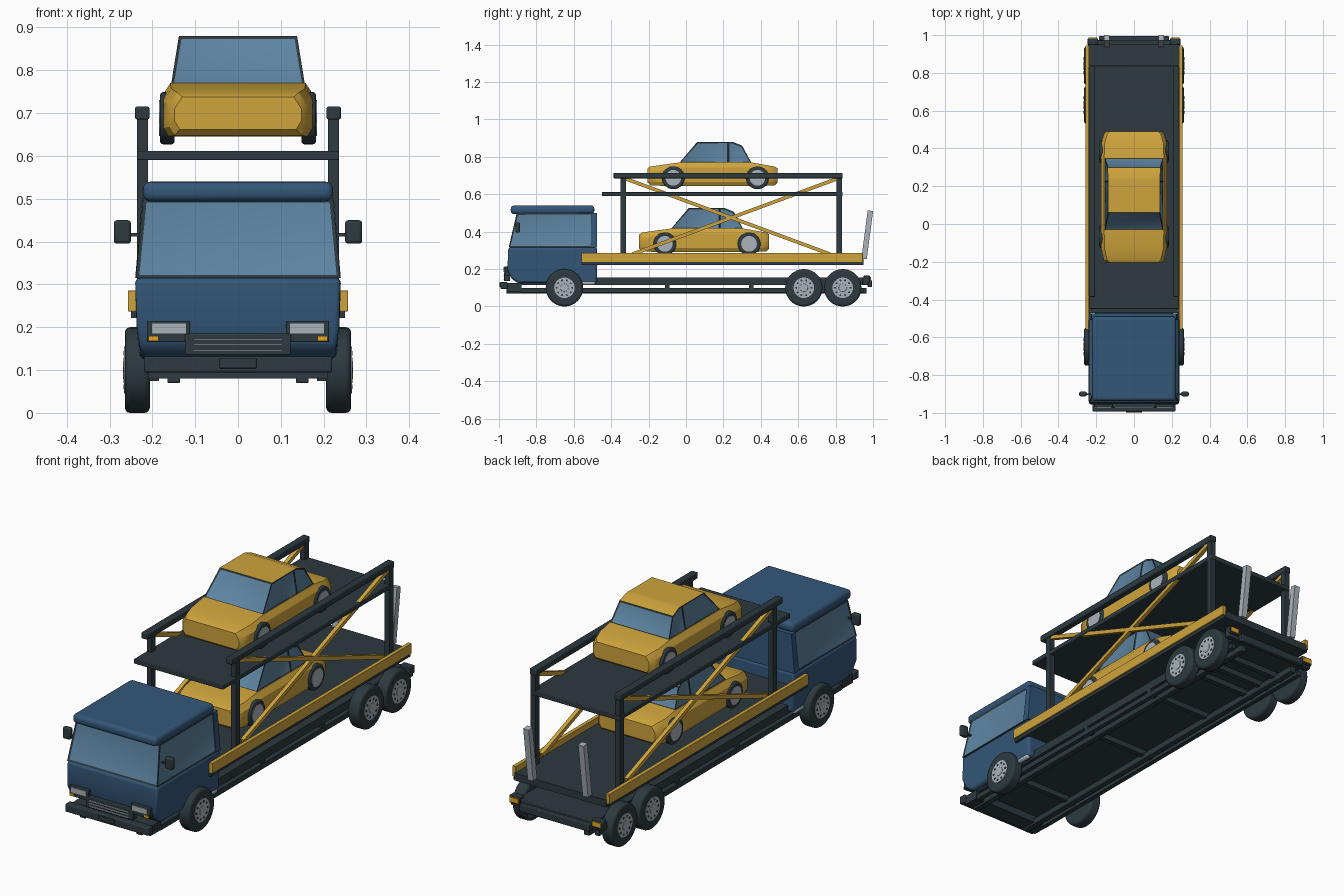
import bpy, bmesh
from math import pi, cos, sin, atan2, hypot
from mathutils import Matrix, Vector

cube = bpy.data.objects.get("Cube")
if cube:
    bpy.data.objects.remove(cube, do_unlink=True)


def material(name, r, g, b):
    m = bpy.data.materials.new(name)
    m.use_nodes = True
    m.diffuse_color = (r, g, b, 1)
    m.node_tree.nodes["Principled BSDF"].inputs["Base Color"].default_value = (r, g, b, 1)
    return m


BLUE = material("cab blue", 0.034, 0.095, 0.19)
GLASS = material("window glass", 0.11, 0.23, 0.36)
YELLOW = material("yellow paint", 0.62, 0.37, 0.045)
DARK = material("dark steel", 0.026, 0.042, 0.05)
SILVER = material("silver metal", 0.40, 0.45, 0.49)
AMBER = material("amber lamp", 0.80, 0.40, 0.02)


def finish(bm, name, mats, bevel=0, segments=2):
    bmesh.ops.recalc_face_normals(bm, faces=bm.faces)
    mesh = bpy.data.meshes.new(name)
    bm.to_mesh(mesh)
    bm.free()
    ob = bpy.data.objects.new(name, mesh)
    bpy.context.collection.objects.link(ob)
    for m in mats:
        mesh.materials.append(m)
    if bevel:
        mod = ob.modifiers.new("Bevel", 'BEVEL')
        mod.width, mod.segments, mod.limit_method = bevel, segments, 'ANGLE'
    bpy.ops.object.select_all(action='DESELECT')
    ob.select_set(True)
    bpy.context.view_layer.objects.active = ob
    bpy.ops.object.shade_smooth_by_angle(angle=0.5)
    return ob


def box(name, x, y, z, mat, bevel=0.0, segments=2, tilt=0.0):
    """Box from (min, max) ranges, optionally tilted about x."""
    bm = bmesh.new()
    lo, hi = Vector((x[0], y[0], z[0])), Vector((x[1], y[1], z[1]))
    bmesh.ops.create_cube(bm, size=1, matrix=Matrix.Translation((lo + hi) / 2)
                          @ Matrix.Rotation(tilt, 4, 'X') @ Matrix.Diagonal((*(hi - lo), 1)))
    return finish(bm, name, [mat], bevel, segments)


def pair(name, x, y, z, mat, bevel=0.0):
    for side, s in (("left", 1), ("right", -1)):
        box(f"{side}_{name}", sorted((s * x[0], s * x[1])), y, z, mat, bevel)


def bar(name, x, a, b, thick, mat):
    """Square bar between two (y, z) points."""
    y, z = (a[0] + b[0]) / 2, (a[1] + b[1]) / 2
    half, t = hypot(b[0] - a[0], b[1] - a[1]) / 2, thick / 2
    return box(name, (x - t, x + t), (y - half, y + half), (z - t, z + t), mat,
               tilt=atan2(b[1] - a[1], b[0] - a[0]))


def cylinder(name, centre, radius, length, mat, axis='X', sides=32, bevel=0.0):
    bm = bmesh.new()
    turn = Matrix.Rotation(pi / 2, 4, 'Y' if axis == 'X' else 'X')
    bmesh.ops.create_cone(bm, cap_ends=True, segments=sides, radius1=radius, radius2=radius,
                          depth=length, matrix=Matrix.Translation(centre) @ turn)
    return finish(bm, name, [mat], bevel, 3)


def loft(points):
    """Side profile of (y, z, half width) points spanned across x."""
    bm = bmesh.new()
    sides = [[bm.verts.new((s * w, y, z)) for y, z, w in points] for s in (1, -1)]
    for ring in sides:
        bm.faces.new(ring)
    for i in range(len(points)):
        j = (i + 1) % len(points)
        bm.faces.new((sides[0][i], sides[0][j], sides[1][j], sides[1][i]))
    bmesh.ops.recalc_face_normals(bm, faces=bm.faces)
    return bm


def greenhouse(name, points, paint, frame, pillar=None):
    """Cabin top: steep faces get a dark frame and an inset glass pane."""
    bm = loft(points)
    if pillar is not None:
        bmesh.ops.bisect_plane(bm, geom=bm.verts[:] + bm.edges[:] + bm.faces[:],
                               plane_co=(0, pillar, 0), plane_no=(0, 1, 0))
    bm.normal_update()
    panes = [f for f in bm.faces if abs(f.normal.z) < 0.8]
    for f in panes:
        f.material_index = 1
    bmesh.ops.inset_individual(bm, faces=panes, thickness=frame, depth=-0.003)
    for f in panes:
        f.material_index = 2
    return finish(bm, name, [paint, DARK, GLASS])


def wheel(name, x, y, z, radius, width, rim, holes=0):
    """Tyre with a rim on the outer side; x is the outer face."""
    s = 1 if x > 0 else -1
    cylinder(name + "_tyre", (x - s * width / 2, y, z), radius, width, DARK, bevel=radius * 0.12)
    cylinder(name + "_rim", (x, y, z), rim, 0.004, SILVER, sides=24)
    for k in range(holes):
        a = 2 * pi * k / holes
        cylinder(f"{name}_hole_{k}", (x, y + rim * 0.75 * cos(a), z + rim * 0.75 * sin(a)),
                 rim * 0.1, 0.007, DARK, sides=8)
    if holes:
        cylinder(name + "_hub", (x, y, z), rim * 0.4, 0.008, SILVER, sides=16, bevel=0.002)


def car(name, dy, dz):
    # Body from sections: y, bottom, top, half width
    sections = [(-.205, .662, .738, .148), (-.19, .648, .748, .160), (-.13, .645, .757, .174),
                (-.035, .645, .77, .176), (.35, .645, .77, .176), (.425, .645, .757, .174),
                (.475, .648, .748, .160), (.49, .662, .738, .148)]
    bm = bmesh.new()
    rings = []
    for y, lo, hi, w in sections:
        half = [(w - .012, lo), (w, lo + .02), (w, hi - .028), (w - .018, hi)]
        ring = half + [(-x, z) for x, z in reversed(half)]
        rings.append([bm.verts.new((x, y + dy, z + dz)) for x, z in ring])
    for a, b in zip(rings, rings[1:]):
        for i in range(len(a)):
            j = (i + 1) % len(a)
            bm.faces.new((a[i], a[j], b[j], b[i]))
    bm.faces.new(rings[0])
    bm.faces.new(rings[-1])
    finish(bm, name + "_body", [YELLOW])
    top = [(-.035, .768, .156), (.06, .88, .138), (.25, .88, .138), (.3, .86, .141), (.35, .768, .156)]
    greenhouse(name + "_cabin", [(y + dy, z + dz, w) for y, z, w in top], YELLOW, .009, .225 + dy)
    for s in (1, -1):
        for end, y in (("front", -.068), ("rear", .382)):
            side = "left" if s > 0 else "right"
            wheel(f"{name}_{end}_{side}", s * .182, y + dy, .688 + dz, .061, .034, .042)


# Cab
lower = [(-.90, .125, .222), (-.935, .15, .232), (-.955, .20, .24), (-.95, .315, .24),
         (-.475, .315, .24), (-.475, .125, .235)]
finish(loft(lower), "cab_lower", [BLUE], .012, 3)
greenhouse("cab_windows", [(-.948, .315, .239), (-.905, .5, .222), (-.5, .5, .222), (-.5, .315, .239)],
           BLUE, .012)
finish(loft([(-.51, .315, .24), (-.505, .5, .224), (-.475, .5, .224), (-.475, .315, .24)]),
       "cab_rear_wall", [BLUE])
box("cab_roof", (-.222, .222), (-.937, -.49), (.494, .54), BLUE, .018, 4)
pair("mirror", (.25, .29), (-.912, -.888), (.395, .45), DARK, .007)
pair("mirror_arm", (.22, .255), (-.905, -.897), (.412, .42), DARK)

# Front details
box("grille", (-.124, .124), (-.972, -.94), (.135, .185), DARK, .003)
for k in range(3):
    z = .146 + .013 * k
    box(f"grille_strip_{k}", (-.104, .104), (-.976, -.97), (z - .002, z + .002), SILVER)
pair("headlight_housing", (.112, .213), (-.97, -.94), (.165, .215), DARK, .003)
pair("headlight", (.12, .202), (-.975, -.968), (.184, .21), SILVER)
pair("indicator", (.186, .209), (-.974, -.968), (.168, .18), AMBER)
box("front_bumper", (-.22, .22), (-.992, -.955), (.094, .132), DARK, .005)
box("number_plate", (-.043, .043), (-.998, -.99), (.104, .127), DARK, .002)
box("front_crossmember", (-.21, .21), (-.96, -.88), (.08, .125), DARK)

# Chassis
box("chassis_plate", (-.205, .205), (-.88, .95), (.115, .155), DARK)
pair("chassis_rail", (.135, .165), (-.96, .965), (.07, .1), DARK, .003)
pair("outer_rail", (.185, .207), (-.88, .95), (.075, .1), DARK)
for k, y in enumerate((-.65, -.1, .35, .63, .735, .84)):
    box(f"crossmember_{k}", (-.205, .205), (y - .012, y + .012), (.088, .12), DARK)
pair("exhaust", (.215, .236), (-.56, -.485), (.115, .136), SILVER, .008)
box("rear_bumper", (-.245, .245), (.945, .975), (.115, .155), DARK, .004)
box("rear_step", (-.185, .185), (.97, .995), (.105, .14), DARK, .004)
pair("tail_light_housing", (.19, .245), (.95, .983), (.128, .165), DARK, .003)
pair("tail_light", (.195, .24), (.98, .988), (.135, .158), AMBER)

for s, side in ((1, "left"), (-1, "right")):
    for end, y in (("front", -.65), ("middle", .63), ("rear", .838)):
        wheel(f"{end}_{side}_wheel", s * .264, y, .1, .1, .058, .055, 10)

# Lower deck and side rails
box("lower_deck", (-.242, .242), (-.472, .95), (.222, .257), DARK)
pair("deck_rail", (.238, .257), (-.56, .945), (.237, .286), YELLOW, .002)
pair("deck_rail_base", (.23, .25), (-.56, .945), (.222, .238), DARK)

# Upper deck and its frame
box("upper_deck", (-.236, .236), (-.45, .838), (.59, .612), DARK, .003)
pair("top_rail", (.207, .24), (-.387, .838), (.685, .715), DARK, .004)
for end, y in (("front", -.336), ("rear", .82)):
    pair(end + "_post", (.21, .236), (y - .015, y + .015), (.24, .69), DARK)
for s, side in ((1, "left"), (-1, "right")):
    bar(f"{side}_brace_down", s * .224, (-.32, .682), (.77, .28), .019, YELLOW)
    bar(f"{side}_brace_up", s * .224, (-.285, .28), (.805, .682), .019, YELLOW)
    bar(f"{side}_ramp", s * .145, (.952, .255), (.986, .512), .029, SILVER)

# Carried cars
car("upper_car", 0, 0)
car("lower_car", -.045, -.353)
